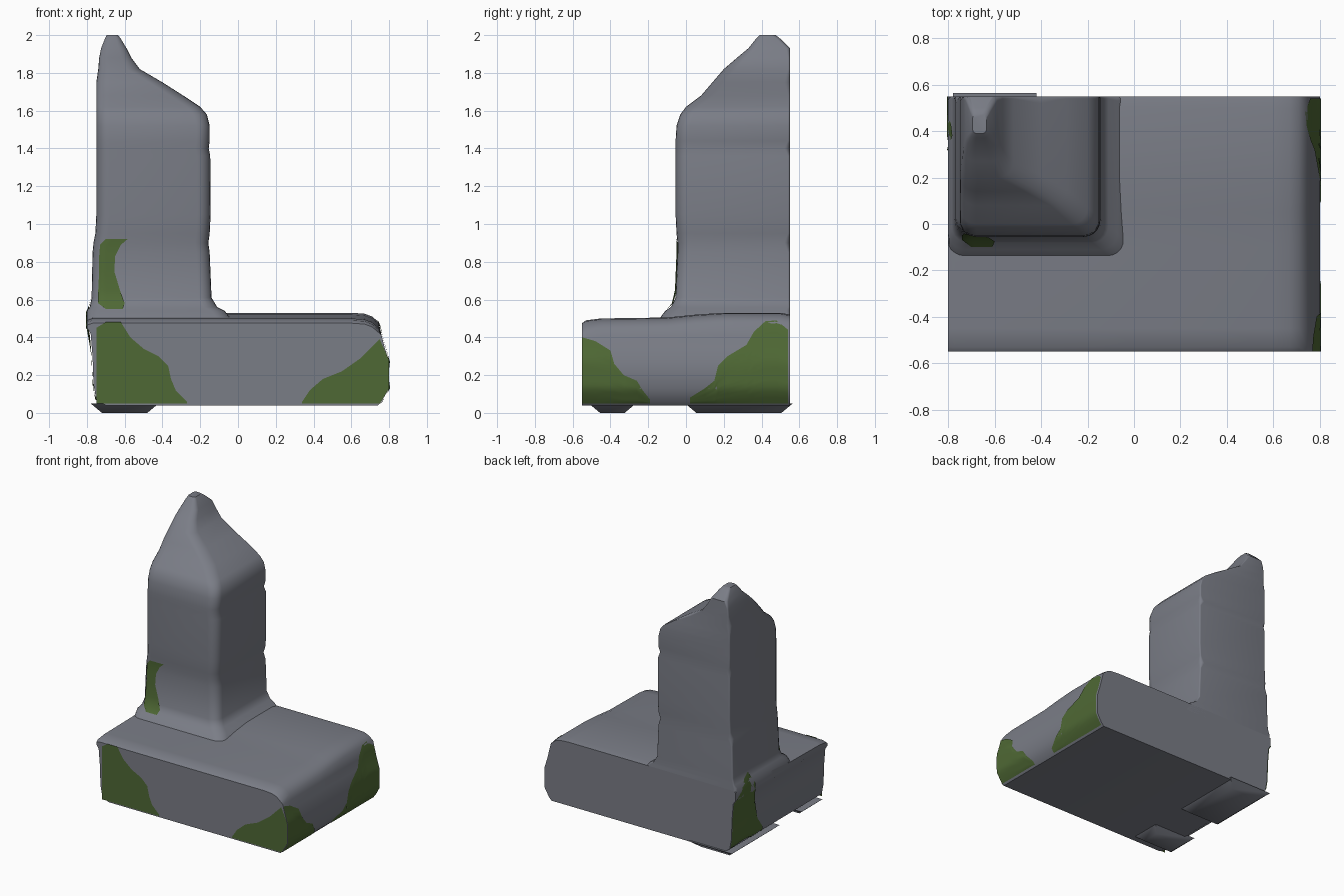
import bpy
import bmesh
import math
from mathutils import Vector

default_cube = bpy.data.objects.get("Cube")
if default_cube:
    bpy.data.objects.remove(default_cube, do_unlink=True)


def make_material(name, colour):
    material = bpy.data.materials.new(name)
    material.use_nodes = True
    material.diffuse_color = colour
    material.node_tree.nodes["Principled BSDF"].inputs["Base Color"].default_value = colour
    return material


stone = make_material("stone grey", (0.195, 0.205, 0.24, 1))
moss = make_material("moss green", (0.078, 0.14, 0.035, 1))


def finish(bm, name, material, angle=40):
    bmesh.ops.recalc_face_normals(bm, faces=bm.faces)
    mesh = bpy.data.meshes.new(name)
    bm.to_mesh(mesh)
    bm.free()
    mesh.materials.append(material)
    obj = bpy.data.objects.new(name, mesh)
    bpy.context.scene.collection.objects.link(obj)
    bpy.ops.object.select_all(action="DESELECT")
    obj.select_set(True)
    bpy.context.view_layer.objects.active = obj
    bpy.ops.object.shade_smooth_by_angle(angle=math.radians(angle))
    return obj


def loft(name, rings, material):
    """Skin a list of equal-length closed rings and cap both ends."""
    bm = bmesh.new()
    loops = [[bm.verts.new(p) for p in ring] for ring in rings]
    for low, high in zip(loops, loops[1:]):
        for i in range(len(low)):
            j = (i + 1) % len(low)
            bm.faces.new((low[i], low[j], high[j], high[i]))
    bm.faces.new(loops[0])
    bm.faces.new(loops[-1])
    return finish(bm, name, material)


def sample(table, key, column=1):
    """Linear lookup in a table sorted by its first column."""
    if key <= table[0][0]:
        return table[0][column]
    for a, b in zip(table, table[1:]):
        if key <= b[0]:
            return a[column] + (b[column] - a[column]) * (key - a[0]) / (b[0] - a[0])
    return table[-1][column]


# Base slab: end profiles as (height, x), swept from front to back
left_end = [(0.04, -0.70), (0.07, -0.75), (0.15, -0.765), (0.3, -0.77),
            (0.42, -0.78), (0.45, -0.8)]
right_end = [(0.04, 0.74), (0.06, 0.76), (0.13, 0.8), (0.27, 0.8), (0.35, 0.775), (0.41, 0.76)]
top_heights = [(-0.55, 0.475), (-0.53, 0.49), (-0.45, 0.5), (-0.1, 0.505),
               (0.05, 0.52), (0.2, 0.53), (0.5, 0.53), (0.55, 0.52)]


def base_ring(y, top):
    shoulder = [(top - 0.05, 0.745), (top - 0.02, 0.71), (top - 0.005, 0.67), (top, 0.6)]
    lip = [(top, -0.77), (top - 0.01, -0.8)]
    outline = right_end + shoulder + lip + left_end[::-1]
    return [Vector((x, y, z)) for z, x in outline]


loft("base_slab", [base_ring(y, top) for y, top in top_heights], stone)


# Tower: height, left, right, front, back, back corner cut
tower_rows = [
    (0.46, -0.8, -0.01, -0.17, 0.55, 0.01),
    (0.54, -0.8, -0.07, -0.11, 0.55, 0.02),
    (0.56, -0.785, -0.11, -0.08, 0.55, 0.01),
    (0.61, -0.775, -0.14, -0.055, 0.55, 0.01),
    (0.85, -0.77, -0.15, -0.045, 0.55, 0.01),
    (0.90, -0.765, -0.157, -0.045, 0.55, 0.03),
    (0.95, -0.755, -0.15, -0.05, 0.55, 0.01),
    (1.05, -0.75, -0.145, -0.055, 0.55, 0.01),
    (1.36, -0.75, -0.147, -0.055, 0.55, 0.01),
    (1.40, -0.75, -0.155, -0.055, 0.55, 0.03),
    (1.44, -0.75, -0.15, -0.055, 0.55, 0.01),
    (1.52, -0.75, -0.15, -0.05, 0.55, 0.01),
    (1.58, -0.75, -0.165, -0.03, 0.55, 0.01),
    (1.62, -0.75, -0.2, 0.0, 0.55, 0.01),
    (1.68, -0.75, -0.29, 0.08, 0.55, 0.01),
    (1.75, -0.75, -0.4, 0.14, 0.55, 0.03),
    (1.82, -0.74, -0.52, 0.2, 0.55, 0.01),
    (1.88, -0.735, -0.565, 0.27, 0.55, 0.01),
    (1.93, -0.725, -0.59, 0.33, 0.55, 0.02),
    (1.98, -0.705, -0.62, 0.37, 0.5, 0.02),
    (2.0, -0.695, -0.635, 0.39, 0.475, 0.02),
]


def front_radius(left, right):
    return min(0.07, 0.3 * (right - left))


def tower_ring(z, left, right, front, back, cut):
    ring = []
    radius = front_radius(left, right)
    corners = [(left, front, 1, 1, radius, 180), (right, front, -1, 1, radius, 270),
               (right, back, -1, -1, cut, 0), (left, back, 1, -1, cut, 90)]
    for x, y, sx, sy, r, start in corners:
        for step in range(6):
            a = math.radians(start + 18 * step)
            ring.append(Vector((x + r * (sx + math.cos(a)), y + r * (sy + math.sin(a)), z)))
    return ring


loft("tower", [tower_ring(*row) for row in tower_rows], stone)


# Low lumps under the slab
for name, x, y, width, depth in (("front_foot", -0.6, -0.39, 0.24, 0.13),
                                 ("back_foot", -0.6, 0.28, 0.24, 0.45)):
    rings = []
    for z, grow in ((0, 0), (0.05, 0.06)):
        w, d = width / 2 + grow, depth / 2 + grow
        rings.append([Vector((x + sx * w, y + sy * d, z))
                      for sx, sy in ((-1, -1), (1, -1), (1, 1), (-1, 1))])
    loft(name, rings, stone)


# Moss patches: thin skins following the stone surface
def moss_patch(name, strips, surface, rows=14):
    """Each strip is (position, low limit, high limit)."""
    bm = bmesh.new()
    grid = [[bm.verts.new(surface(u, low + (high - low) * i / rows)) for i in range(rows + 1)]
            for u, low, high in strips]
    for a, b in zip(grid, grid[1:]):
        for i in range(rows):
            bm.faces.new((a[i], b[i], b[i + 1], a[i + 1]))
    finish(bm, name, moss)


GAP = 0.005
right_skin = right_end + [(0.48, 0.745), (0.51, 0.71)]
left_skin = left_end + [(0.54, -0.8), (0.56, -0.785), (0.61, -0.775)]


def slab_front(x, z):
    return Vector((x, -0.55 - GAP, z))


def slab_right(y, z):
    return Vector((sample(right_skin, z) + GAP, y, z))


def slab_left(y, z):
    return Vector((sample(left_skin, z) - GAP, y, z))


def tower_front(z, x):
    left = sample(tower_rows, z, 1)
    r = front_radius(left, sample(tower_rows, z, 2))
    inset = min(r, max(0, left + r - x))
    return Vector((x, sample(tower_rows, z, 3) + r - math.sqrt(r * r - inset * inset) - GAP, z))


def rising(floor, points):
    return [(u, floor, high) for u, high in points]


moss_patch("moss_front_left", rising(0.05, [
    (-0.75, 0.45), (-0.7, 0.48), (-0.62, 0.48), (-0.57, 0.4), (-0.5, 0.34), (-0.42, 0.3),
    (-0.37, 0.25), (-0.355, 0.18), (-0.33, 0.12), (-0.27, 0.06)]), slab_front)
moss_patch("moss_front_right", rising(0.05, [
    (0.34, 0.06), (0.38, 0.12), (0.45, 0.18), (0.55, 0.22), (0.65, 0.29), (0.75, 0.39)])
    + [(0.8, 0.13, 0.28)], slab_front)
moss_patch("moss_right_front", rising(0.05, [
    (-0.55, 0.4), (-0.48, 0.38), (-0.4, 0.33), (-0.38, 0.26), (-0.33, 0.2),
    (-0.26, 0.17), (-0.23, 0.12), (-0.19, 0.07)]), slab_right)
moss_patch("moss_right_back", rising(0.05, [
    (0.02, 0.08), (0.1, 0.13), (0.15, 0.17), (0.17, 0.25), (0.22, 0.3), (0.32, 0.36),
    (0.36, 0.43), (0.42, 0.485), (0.48, 0.49), (0.54, 0.44)]), slab_right)
moss_patch("moss_left_back", rising(0.05, [
    (0.17, 0.1), (0.25, 0.2), (0.29, 0.35), (0.32, 0.5), (0.38, 0.6), (0.43, 0.57),
    (0.48, 0.5), (0.55, 0.45)]), slab_left)
moss_patch("moss_tower", [
    (0.55, -0.7, -0.61), (0.58, -0.74, -0.6), (0.65, -0.74, -0.625), (0.75, -0.735, -0.655),
    (0.83, -0.735, -0.65), (0.89, -0.73, -0.62), (0.92, -0.7, -0.585)], tower_front)
